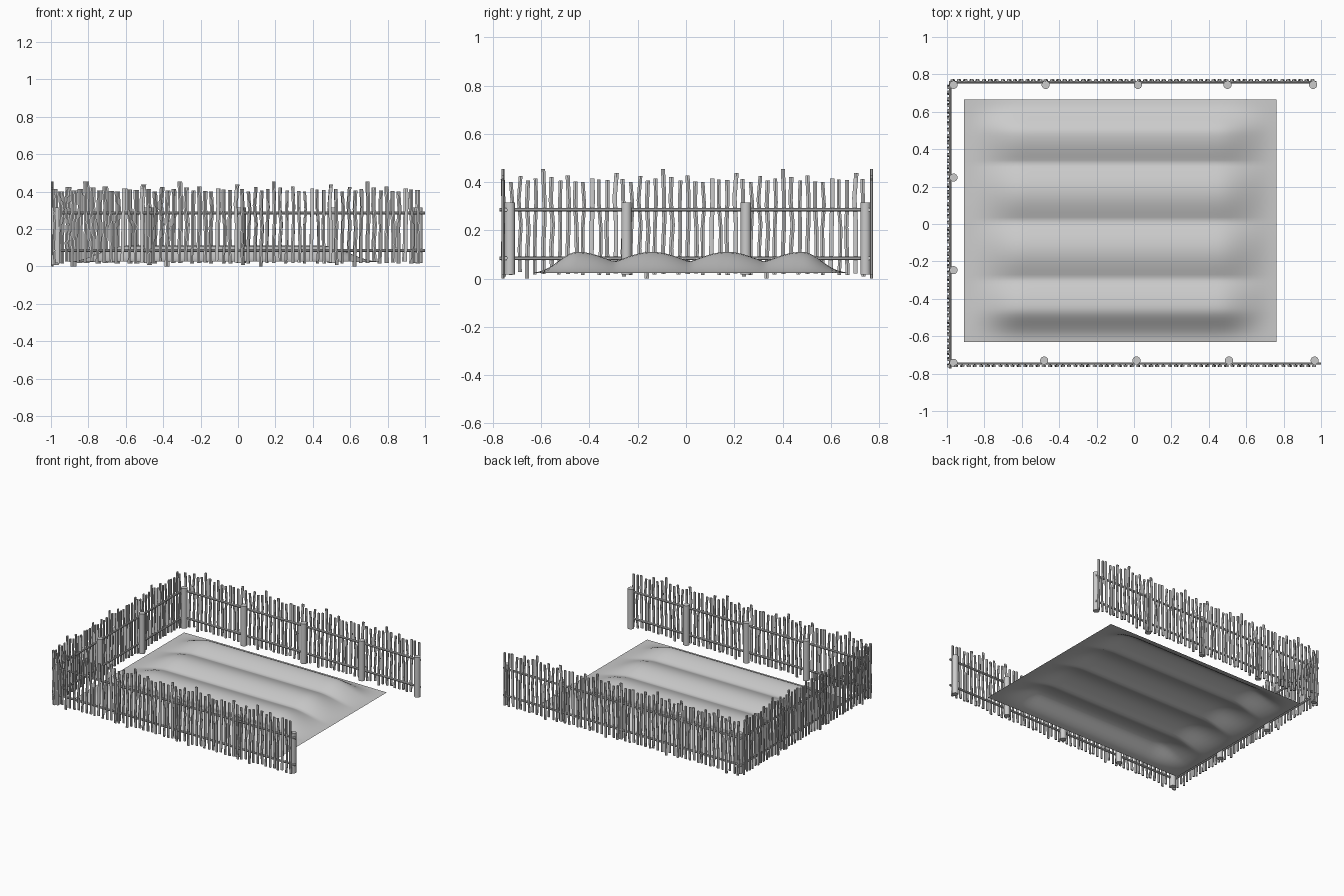
import bpy, bmesh, math, random
from mathutils import Vector

if "Cube" in bpy.data.objects:
    bpy.data.objects.remove(bpy.data.objects["Cube"])

random.seed(7)
UP = Vector((0, 0, 1))


def finish(name, bm, smooth=True):
    bmesh.ops.recalc_face_normals(bm, faces=bm.faces)
    me = bpy.data.meshes.new(name)
    bm.to_mesh(me)
    bm.free()
    ob = bpy.data.objects.new(name, me)
    bpy.context.collection.objects.link(ob)
    if smooth:
        bpy.context.view_layer.objects.active = ob
        ob.select_set(True)
        bpy.ops.object.shade_smooth_by_angle(angle=math.radians(40))
        ob.select_set(False)
    return ob


def tube(bm, centres, u, v, ru, rv, sides):
    """Capped tube through the centres, elliptical section spanned by u and v."""
    rings = []
    for c in centres:
        ring = []
        for k in range(sides):
            a = 2 * math.pi * (k + 0.5) / sides
            ring.append(bm.verts.new(c + u * ru * math.cos(a) + v * rv * math.sin(a)))
        rings.append(ring)
    for a, b in zip(rings, rings[1:]):
        for k in range(sides):
            n = (k + 1) % sides
            bm.faces.new((a[k], a[n], b[n], b[k]))
    bm.faces.new(rings[0])
    bm.faces.new(rings[-1])


# one half-unit panel of crooked pickets, repeated along each fence side
PER_PANEL = 15
panel = []
for i in range(PER_PANEL):
    top = 0.455 if i == 5 else random.uniform(0.40, 0.44)
    bottom = 0.0 if i == 3 else random.uniform(0.005, 0.028)
    bends = [random.uniform(-0.005, 0.005) for _ in range(5)]
    panel.append((bottom, top, random.uniform(0.008, 0.011), bends))


def pickets(name, start, along, out, length):
    bm = bmesh.new()
    count = round(length / 0.5 * PER_PANEL)
    for i in range(count + 1):
        bottom, top, r, bends = panel[i % PER_PANEL]
        base = start + along * (length * i / count)
        pts = [base + along * b + UP * (bottom + (top - bottom) * k / 4)
               for k, b in enumerate(bends)]
        tube(bm, pts, along, out, r, 0.0065, 6)
    finish(name, bm)


def rails(name, start, end, out):
    bm = bmesh.new()
    for z in (0.085, 0.285):
        tube(bm, [start + UP * z, end + UP * z], UP, out, 0.008, 0.007, 8)
    finish(name, bm)


X, Y = Vector((1, 0, 0)), Vector((0, 1, 0))
pickets("back_pickets", Vector((-0.968, 0.769, 0)), X, Y, 1.925)
pickets("front_pickets", Vector((-0.985, -0.759, 0)), X, Y, 1.95)
pickets("left_pickets", Vector((-0.994, -0.755, 0)), Y, X, 1.49)

# horizontal rails
rails("back_rails", Vector((-0.99, 0.758, 0)), Vector((0.975, 0.758, 0)), Y)
rails("front_rails", Vector((-0.98, -0.746, 0)), Vector((1.0, -0.746, 0)), Y)
rails("left_rails", Vector((-0.983, -0.772, 0)), Vector((-0.983, 0.765, 0)), X)

# posts
spots = [(x, 0.744) for x in (-0.965, -0.472, 0.021, 0.5, 0.958)]
spots += [(x, -0.73) for x in (-0.48, 0.013, 0.508, 0.966)]
spots += [(-0.965, y) for y in (-0.742, -0.247, 0.248)]
for n, (x, y) in enumerate(spots):
    bm = bmesh.new()
    tube(bm, [Vector((x, y, 0.017)), Vector((x, y, 0.315))], X, Y, 0.022, 0.022, 12)
    finish(f"post_{n + 1}", bm)


# ploughed soil: open sheet with four rounded ridges sloping down at its edges
def ease(t):
    t = max(0.0, min(1.0, t))
    return t * t * (3 - 2 * t)


X0, X1, Y0, Y1 = -0.91, 0.762, -0.63, 0.665
NX, NY = 48, 72
bm = bmesh.new()
grid = []
for j in range(NY + 1):
    y = Y0 + (Y1 - Y0) * j / NY
    ridge = 0.071 + 0.04 * abs(math.sin(math.pi * (y + 0.605) / 0.31)) ** 1.1
    side = min(ease((y - Y0 + 0.02) / 0.2), ease((Y1 - y + 0.02) / 0.2))
    row = []
    for i in range(NX + 1):
        x = X0 + (X1 - X0) * i / NX
        end = min(ease((x - X0) / 0.32), ease((X1 - x) / 0.32))
        row.append(bm.verts.new((x, y, 0.024 + (ridge - 0.024) * side * end)))
    grid.append(row)
for a, b in zip(grid, grid[1:]):
    for i in range(NX):
        bm.faces.new((a[i], a[i + 1], b[i + 1], b[i]))
soil = finish("soil_bed", bm)
if soil.data.polygons[0].normal.z < 0:
    soil.data.flip_normals()
